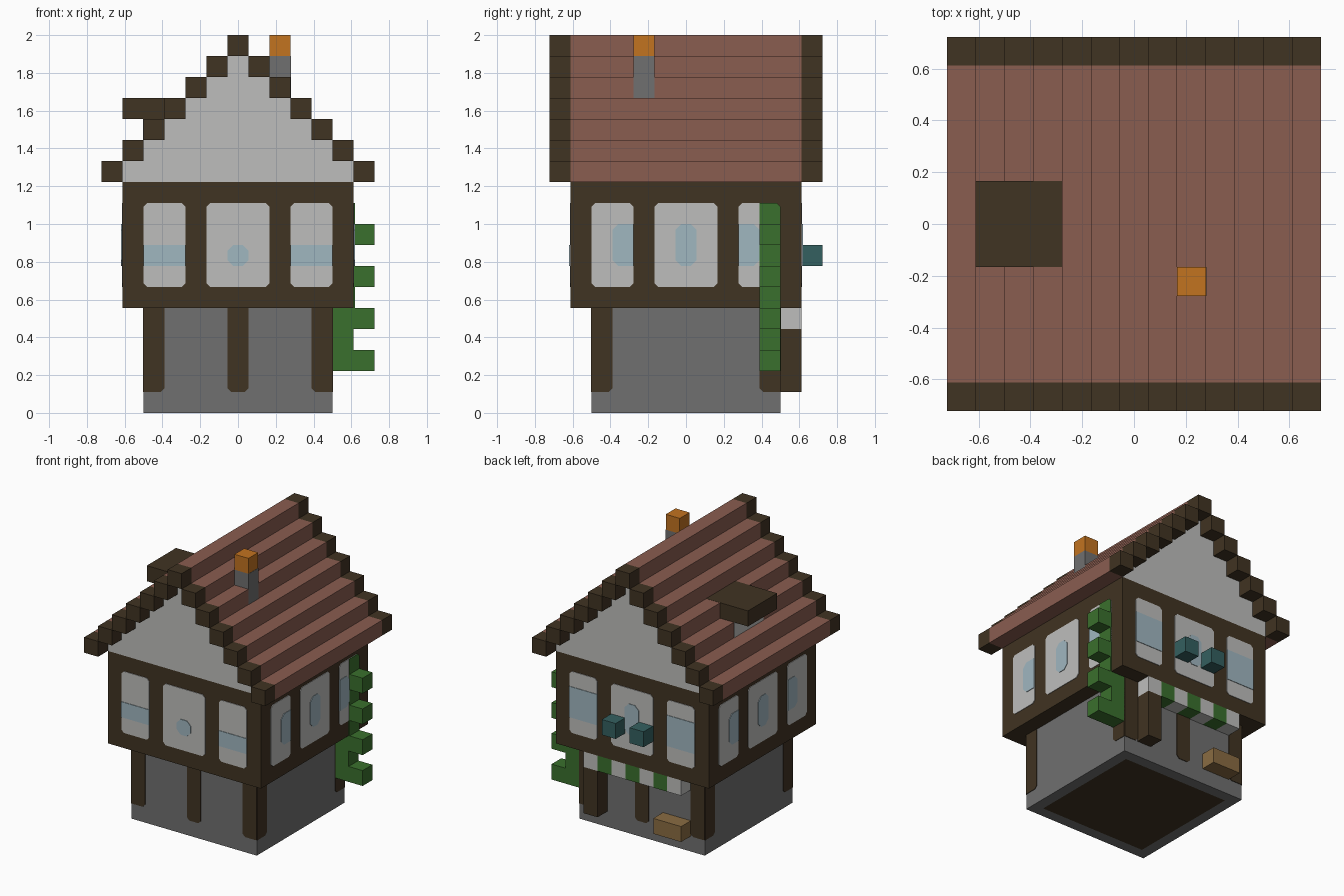
import bpy, bmesh
from mathutils import Matrix, Vector
from math import pi

if "Cube" in bpy.data.objects:
    bpy.data.objects.remove(bpy.data.objects["Cube"], do_unlink=True)

U = 1 / 9          # edge of one block
SKIN = 0.004       # thickness of a painted plate


def material(name, r, g, b):
    lin = [((c / 255 + 0.055) / 1.055) ** 2.4 for c in (r, g, b)] + [1]
    m = bpy.data.materials.new(name)
    m.use_nodes = True
    m.diffuse_color = lin
    m.node_tree.nodes["Principled BSDF"].inputs["Base Color"].default_value = lin
    return m


wood = material("dark timber", 64, 51, 34)
plaster = material("white plaster", 190, 190, 188)
stone = material("grey stone", 112, 112, 112)
glass = material("pale blue glass", 160, 183, 192)
tile = material("red roof tile", 138, 93, 80)
leaf = material("green leaf", 58, 112, 45)
clay = material("orange clay", 194, 115, 32)
teal = material("teal paint", 52, 96, 96)
bench_wood = material("tan wood", 138, 108, 66)


def finish(name, bm, *mats):
    bmesh.ops.recalc_face_normals(bm, faces=bm.faces[:])
    mesh = bpy.data.meshes.new(name)
    bm.to_mesh(mesh)
    bm.free()
    for m in mats:
        mesh.materials.append(m)
    obj = bpy.data.objects.new(name, mesh)
    bpy.context.collection.objects.link(obj)
    return obj


def blocks(name, mat, *bounds):
    """One object made of boxes, each (x0, x1, y0, y1, z0, z1) in blocks."""
    bm = bmesh.new()
    for x0, x1, y0, y1, z0, z1 in bounds:
        mid = Vector((x0 + x1, y0 + y1, z0 + z1)) * U / 2
        size = Vector((x1 - x0, y1 - y0, z1 - z0)) * U
        bmesh.ops.create_cube(bm, size=1, matrix=Matrix.Translation(mid) @ Matrix.Diagonal(size).to_4x4())
    return finish(name, bm, mat)


def plate(name, mat, side, wall, u0, u1, z0, z1, cuts="", layer=1, cut=0.18):
    """Thin plate on a wall; side counts quarter turns from the front.
    cuts lists the clipped corners: a, b, c, d from low left, anticlockwise."""
    pts = []
    corners = [("a", u0, z0, 1, 1), ("b", u1, z0, -1, 1), ("c", u1, z1, -1, -1), ("d", u0, z1, 1, -1)]
    for key, u, z, du, dz in corners:
        if key in cuts:
            pair = [(u, z + dz * cut), (u + du * cut, z)]
            pts += pair if key in "ac" else pair[::-1]
        else:
            pts.append((u, z))
    bm = bmesh.new()
    face = bm.faces.new([bm.verts.new((u * U, -wall * U, z * U)) for u, z in pts])
    new = bmesh.ops.extrude_face_region(bm, geom=[face])["geom"]
    bmesh.ops.translate(bm, vec=(0, -SKIN * layer, 0), verts=[v for v in new if isinstance(v, bmesh.types.BMVert)])
    bmesh.ops.rotate(bm, matrix=Matrix.Rotation(side * pi / 2, 3, "Z"), verts=bm.verts[:])
    finish(name, bm, mat)


# Ground floor, with an earth-coloured patch inset underneath
ground = blocks("ground_floor", stone, (-4.5, 4.5, -4.5, 4.5, 0, 5))
ground.data.materials.append(wood)
bm = bmesh.new()
bm.from_mesh(ground.data)
base = min(bm.faces, key=lambda f: f.calc_center_median().z)
bmesh.ops.inset_region(bm, faces=[base], thickness=U)
base.material_index = 1
bm.to_mesh(ground.data)
bm.free()

# Upper floor and stepped attic
blocks("upper_floor", wood, (-5.5, 5.5, -5.5, 5.5, 5, 11))
blocks("attic_gables", plaster, *[(i - 5.5, 5.5 - i, -5.5, 5.5, 11 + i, 12 + i) for i in range(6)])

# Stepped roof and its end trim
columns = [(x, 17 - abs(x)) for x in range(-6, 7)]
blocks("roof_steps", tile, *[(x - .5, x + .5, -5.5, 5.5, z, z + 1) for x, z in columns])
for name, y in (("front_trim", -6.5), ("back_trim", 5.5)):
    blocks(name, wood, *[(x - .5, x + .5, y, y + 1, z, z + 1) for x, z in columns])

# Chimney and dormer, standing just proud of the tiles
blocks("chimney", stone, (1.5, 2.52, -2.5, -1.5, 15, 17))
blocks("chimney_pot", clay, (1.5, 2.5, -2.5, -1.5, 17, 18))
blocks("dormer_wall", plaster, (-4.52, -3.5, -1.5, 1.5, 13, 14))
blocks("dormer_roof", wood, (-5.5, -2.48, -1.5, 1.5, 14, 15.01))

sides = ("front", "east", "back", "west")
for k, side in enumerate(sides):
    # Timber posts on the ground floor
    plate(side + "_post_left", wood, k, 4.5, -4.5, -3.5, 1, 5, "b")
    plate(side + "_post_right", wood, k, 4.5, 3.5, 4.5, 1, 5, "a")
    if k % 2 == 0:
        plate(side + "_post_middle", wood, k, 4.5, -.5, .5, 1, 5, "ab")

    # Plaster panels between the beams
    for part, u0, u1 in (("left", -4.5, -2.5), ("middle", -1.5, 1.5), ("right", 2.5, 4.5)):
        plate(f"{side}_panel_{part}", plaster, k, 5.5, u0, u1, 6, 10, "abcd")

    # Windows: low on the front, wide on front and back, narrow on the ends
    top = 8 if k == 0 else 9
    plate(side + "_window_middle", glass, k, 5.5, -.5, .5, 7, top, "abcd", 2, .28)
    if k % 2 == 0:
        plate(side + "_window_left", glass, k, 5.5, -4.5, -2.5, 7, top, "", 2)
        plate(side + "_window_right", glass, k, 5.5, 2.5, 4.5, 7, top, "", 2)
    else:
        plate(side + "_window_left", glass, k, 5.5, -3.5, -2.5, 7, top, "ad", 2, .28)
        plate(side + "_window_right", glass, k, 5.5, 2.5, 3.5, 7, top, "bc", 2, .28)

# Climbing ivy
blocks("ivy_stem", leaf, (4.5, 5.5, 3.5, 4.5, 2, 5))
blocks("ivy_tufts", leaf, *[(5.5, 6.5, 3.5, 4.5, z, z + 1) for z in (2, 4, 6, 8)])
plate("ivy_on_wall", leaf, 1, 5.5, 3.5, 4.5, 5, 10, "c", 2)

# Shop front: striped awning, door post, bench and flower boxes
for name, mat, xs in (("awning_white", plaster, (-3, -1, 1, 3)), ("awning_green", leaf, (-2, 0, 2))):
    blocks(name, mat, *[(x - .5, x + .5, 4.5, 5.5, 4, 5) for x in xs])
blocks("door_post", wood, (2.5, 3.5, 4.5, 5.5, 1, 4))
blocks("bench", bench_wood, (-3.5, -1.5, 4.5, 5.5, 1, 2))
blocks("flower_boxes", teal, *[(x - .5, x + .5, 5.5, 6.5, 7, 8) for x in (-1, 1)])
